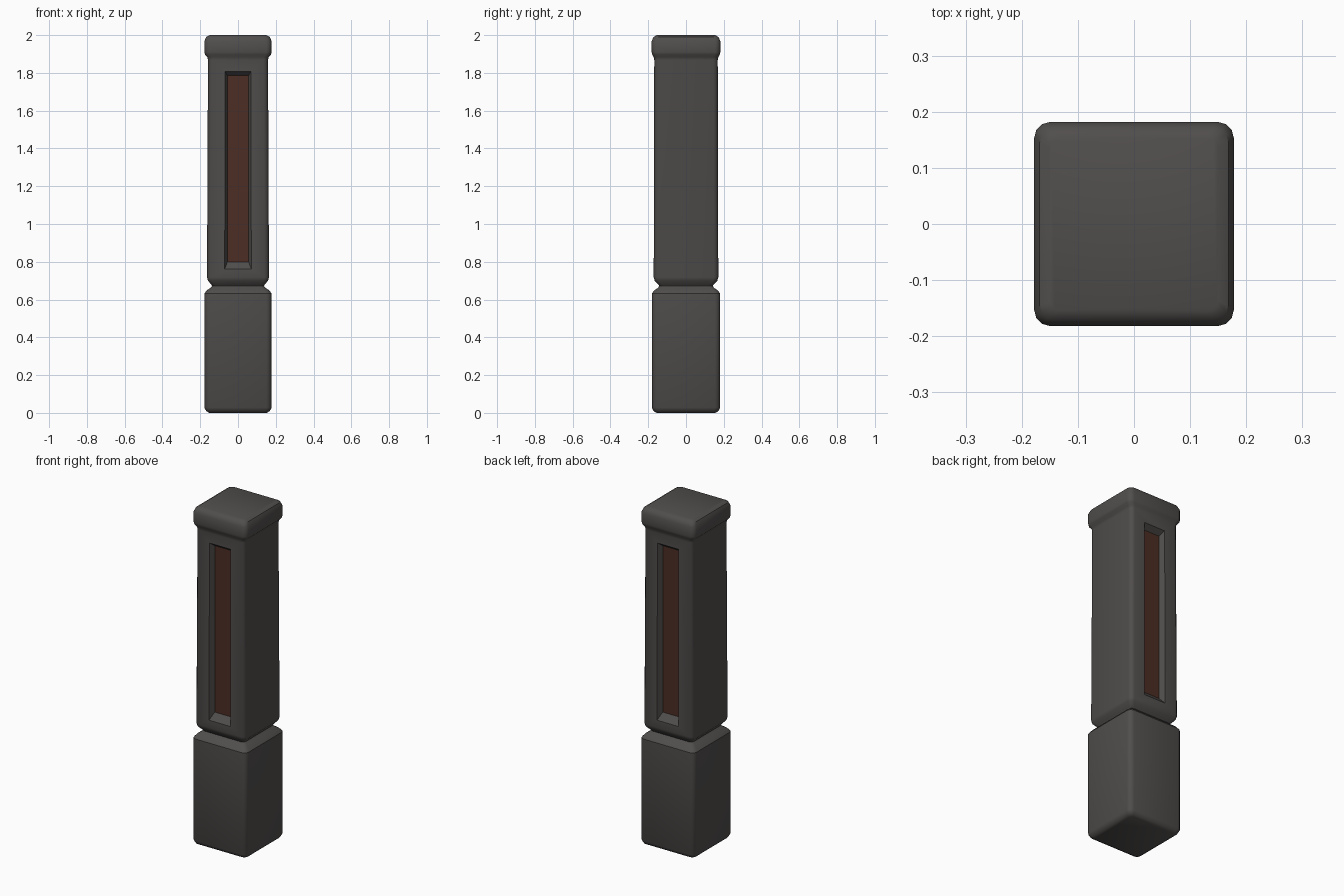
import bpy, bmesh, math

if "Cube" in bpy.data.objects:
    bpy.data.objects.remove(bpy.data.objects["Cube"])


def material(name, rgb):
    m = bpy.data.materials.new(name)
    m.diffuse_color = (*rgb, 1)
    m.use_nodes = True
    m.node_tree.nodes["Principled BSDF"].inputs["Base Color"].default_value = m.diffuse_color
    return m


stone = material("dark stone grey", (0.082, 0.077, 0.074))
rust = material("rust brown", (0.072, 0.027, 0.017))


def new_object(name, bm):
    bmesh.ops.recalc_face_normals(bm, faces=bm.faces)
    mesh = bpy.data.meshes.new(name)
    bm.to_mesh(mesh)
    bm.free()
    ob = bpy.data.objects.new(name, mesh)
    bpy.context.collection.objects.link(ob)
    return ob


def rounded_ring(bm, z, hx, hy, r, steps=3):
    ring = []
    for q, (sx, sy) in enumerate([(1, 1), (-1, 1), (-1, -1), (1, -1)]):
        for i in range(steps + 1):
            a = math.pi / 2 * (q + i / steps)
            ring.append(bm.verts.new((sx * (hx - r) + r * math.cos(a),
                                      sy * (hy - r) + r * math.sin(a), z)))
    return ring


# pillar: base block, neck groove, shaft and cap as one stacked profile
# each entry: height, half width, half depth, corner radius
profile = [
    (0.00, 0.152, 0.155, 0.018), (0.009, 0.168, 0.171, 0.024), (0.028, 0.178, 0.181, 0.028),
    (0.632, 0.178, 0.181, 0.028), (0.648, 0.166, 0.169, 0.026), (0.662, 0.146, 0.149, 0.02),
    (0.672, 0.137, 0.141, 0.02), (0.680, 0.142, 0.147, 0.02), (0.700, 0.159, 0.166, 0.022),
    (0.718, 0.164, 0.171, 0.024),
    (1.868, 0.159, 0.168, 0.024), (1.884, 0.163, 0.171, 0.026), (1.897, 0.175, 0.179, 0.028),
    (1.910, 0.178, 0.182, 0.029), (1.968, 0.178, 0.182, 0.029),
    (1.990, 0.168, 0.172, 0.026), (2.00, 0.150, 0.155, 0.018)]
bm = bmesh.new()
rings = [rounded_ring(bm, *p) for p in profile]
for a, b in zip(rings, rings[1:]):
    n = len(a)
    for i in range(n):
        bm.faces.new((a[i], a[(i + 1) % n], b[(i + 1) % n], b[i]))
bm.faces.new(rings[0])
bm.faces.new(rings[-1])
pillar = new_object("pillar", bm)
pillar.data.materials.append(stone)
pillar.data.materials.append(rust)

# tapered slot cutters, front and back
FLOOR = 0.137
bm = bmesh.new()
for s in (-1, 1):
    loops = []
    for y, hx, z0, z1 in [(FLOOR, 0.056, 0.80, 1.785), (0.203, 0.084, 0.725, 1.835)]:
        loops.append([bm.verts.new((x, s * y, z)) for x, z in
                      [(-hx, z0), (hx, z0), (hx, z1), (-hx, z1)]])
    a, b = loops
    bm.faces.new(a)
    bm.faces.new(b)
    for i in range(4):
        j = (i + 1) % 4
        bm.faces.new((a[i], a[j], b[j], b[i]))
cutter = new_object("slot_cutter", bm)
cutter.data.materials.append(stone)
cutter.hide_render = True

mod = pillar.modifiers.new("slots", 'BOOLEAN')
mod.operation = 'DIFFERENCE'
mod.solver = 'EXACT'
mod.object = cutter
bpy.context.view_layer.objects.active = pillar
pillar.select_set(True)
bpy.ops.object.modifier_apply(modifier=mod.name)
bpy.data.objects.remove(cutter)

# slot floors are the brown inlays
for f in pillar.data.polygons:
    inlay = (abs(f.normal.y) > 0.99 and abs(abs(f.center.y) - FLOOR) < 0.002
             and 1.0 < f.center.z < 1.6)
    f.material_index = 1 if inlay else 0

bpy.ops.object.shade_smooth_by_angle(angle=math.radians(35))
